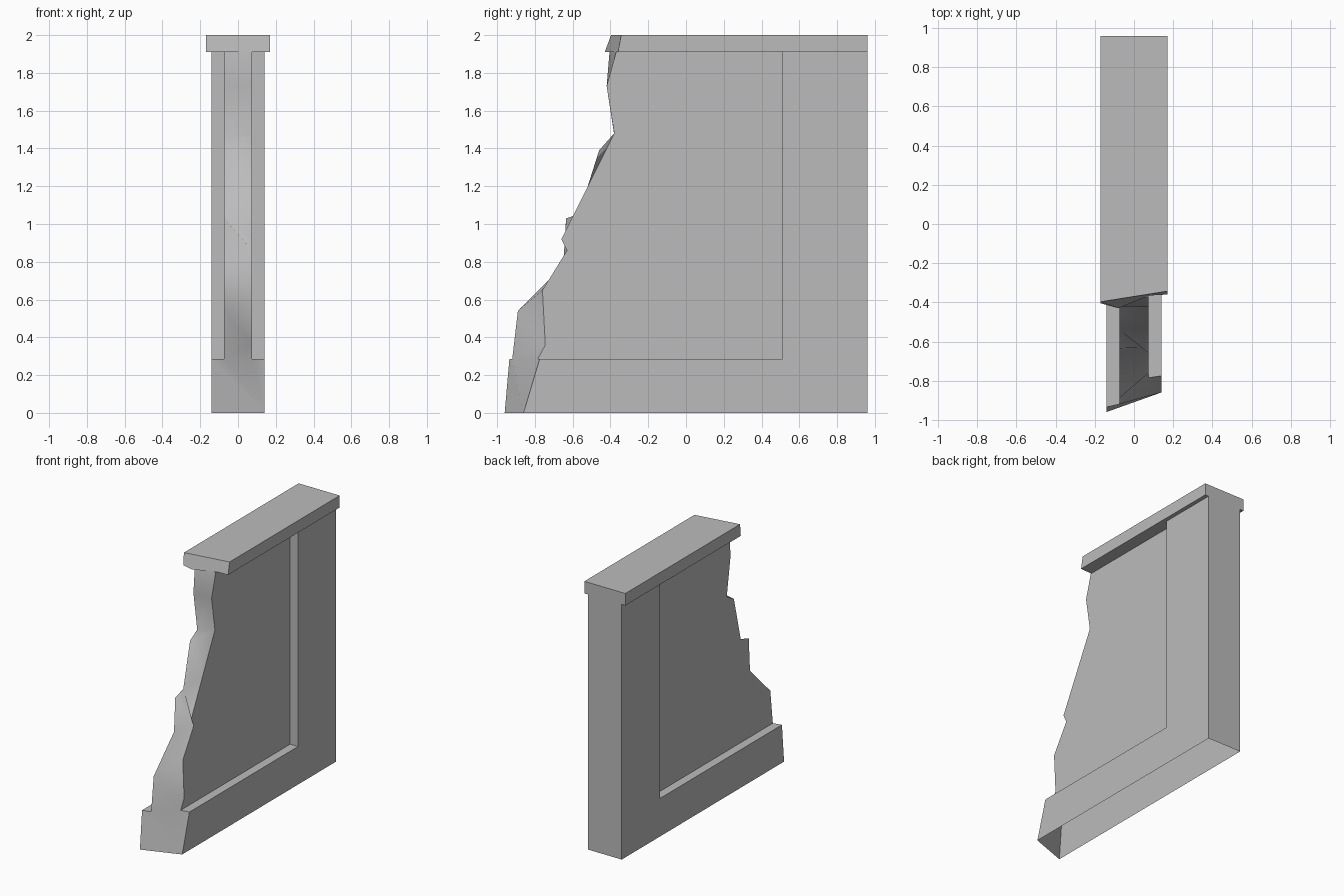
import bpy
import bmesh

old = bpy.data.objects.get("Cube")
if old:
    bpy.data.objects.remove(old, do_unlink=True)

# Single plain stone colour
stone = bpy.data.materials.new("grey stone")
stone.use_nodes = True
GREY = (0.5, 0.5, 0.5, 1)
stone.diffuse_color = GREY
stone.node_tree.nodes["Principled BSDF"].inputs["Base Color"].default_value = GREY

FRAME, PANEL, CAP = 0.14, 0.075, 0.17   # half thicknesses
BACK, POST = 0.96, 0.51                 # back end and inner side of the post
SILL, TOP, CAP_TOP = 0.285, 1.91, 2.0


def finish(bm, name, broken):
    """Round the shading of the broken faces only, keeping their rim sharp."""
    bmesh.ops.recalc_face_normals(bm, faces=bm.faces)
    for f in broken:
        f.smooth = True
    for e in bm.edges:
        e.smooth = all(f in broken for f in e.link_faces)
    mesh = bpy.data.meshes.new(name)
    bm.to_mesh(mesh)
    bm.free()
    mesh.materials.append(stone)
    obj = bpy.data.objects.new(name, mesh)
    bpy.context.collection.objects.link(obj)
    return obj


# Broken edge on each side of the panel, as (y, z) from sill to cap
BREAK = {
    -1: [(-.92, SILL), (-.89, .54), (-.65, .78), (-.635, 1.03), (-.54, 1.06),
         (-.46, 1.39), (-.375, 1.44), (-.42, 1.73), (-.405, TOP)],
    1: [(-.785, SILL), (-.745, .36), (-.76, .65), (-.63, .86), (-.66, .92),
        (-.52, 1.2), (-.38, 1.48), (-.42, 1.73), (-.37, TOP)],
}
# Front of the sill on each side: y at the ground and at the ledge
SILL_FRONT = {-1: (-.96, -.935), 1: (-.86, -.775)}

# Wall: hollow shell with recessed panels, open underneath
bm = bmesh.new()
frame, edge = {}, {}
for side in (-1, 1):
    low, high = SILL_FRONT[side]
    outline = [(low, 0), (high, SILL), (POST, SILL), (POST, TOP), (BACK, TOP), (BACK, 0)]
    f = frame[side] = [bm.verts.new((side * FRAME, y, z)) for y, z in outline]
    p = edge[side] = [bm.verts.new((side * PANEL, y, z)) for y, z in BREAK[side]]
    top, corner = [bm.verts.new((side * PANEL, POST, z)) for z in (TOP, SILL)]
    bm.faces.new(f)                             # sill and post side
    bm.faces.new(p + [top, corner])             # recessed panel
    bm.faces.new([f[1], f[2], corner, p[0]])    # ledge
    bm.faces.new([f[2], f[3], top, corner])     # post reveal

a, b = frame[-1], frame[1]
bm.faces.new([a[4], a[5], b[5], b[4]])          # back end
l, r = edge[-1], edge[1]
broken = {bm.faces.new([a[0], b[0], b[1], r[0], l[0], a[1]])}
for i in range(len(l) - 1):
    broken.add(bm.faces.new([l[i], r[i], r[i + 1], l[i + 1]]))
finish(bm, "broken_wall", broken)

# Coping slab along the top, with a chipped front end
bm = bmesh.new()
lower = [bm.verts.new((x, y, TOP)) for x, y in
         [(-CAP, -.405), (-.08, -.43), (.08, -.365), (CAP, -.36), (CAP, BACK), (-CAP, BACK)]]
upper = [bm.verts.new((x, y, CAP_TOP)) for x, y in
         [(-CAP, -.397), (CAP, -.343), (CAP, BACK), (-CAP, BACK)]]
bm.faces.new(lower)
bm.faces.new(upper)
chip = bm.faces.new(lower[:4] + [upper[1], upper[0]])
ring = [lower[3], lower[4], lower[5], lower[0]]
rim = upper[1:] + upper[:1]
for i in range(3):
    bm.faces.new([ring[i], ring[i + 1], rim[i + 1], rim[i]])
finish(bm, "coping_slab", {chip})
